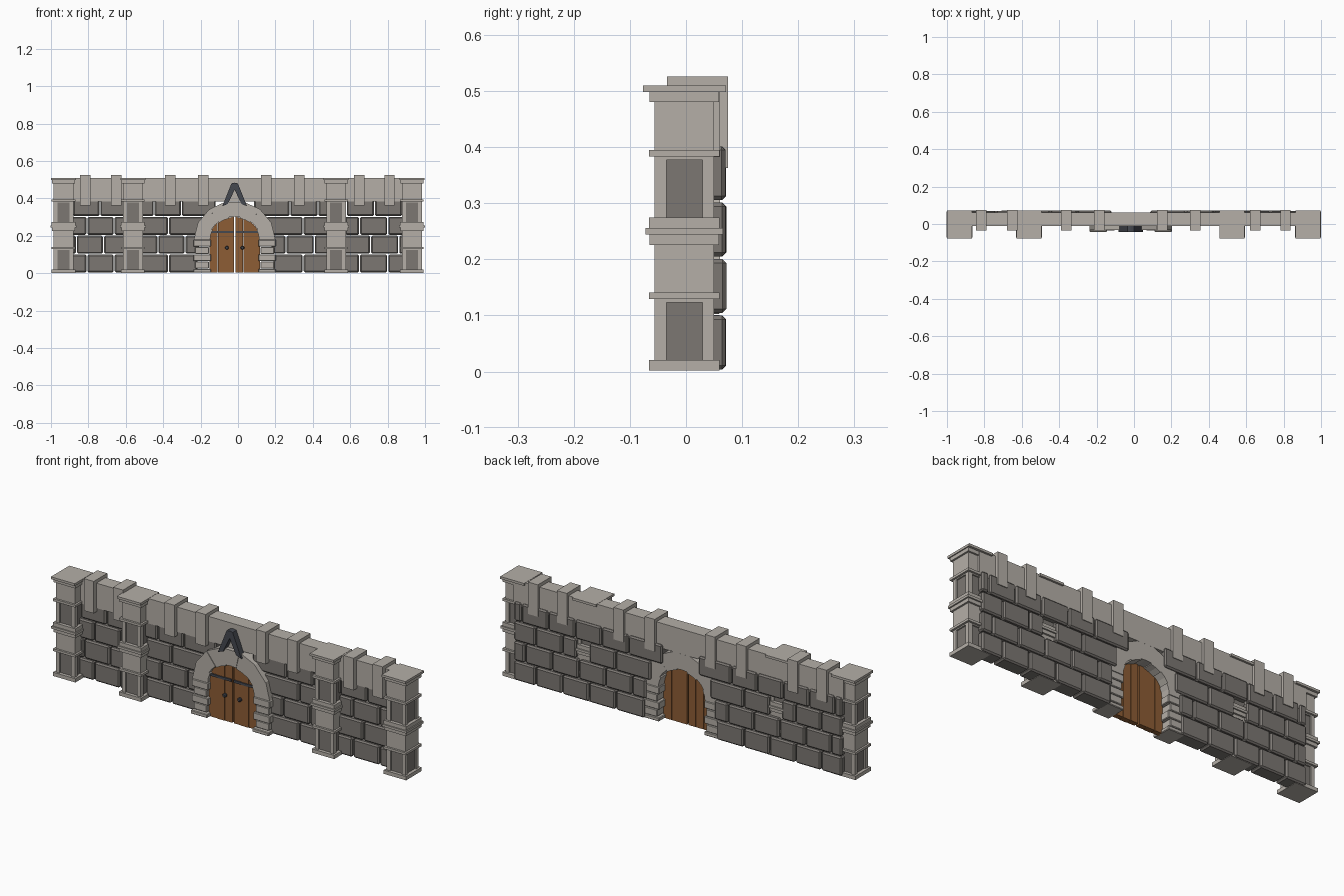
import bpy, bmesh, math, random

if "Cube" in bpy.data.objects:
    bpy.data.objects.remove(bpy.data.objects["Cube"])
random.seed(4)


def material(name, rgb):
    m = bpy.data.materials.new(name)
    m.diffuse_color = (*rgb, 1)
    m.use_nodes = True
    m.node_tree.nodes["Principled BSDF"].inputs["Base Color"].default_value = m.diffuse_color
    return m


LIGHT = material("light_stone", (0.46, 0.43, 0.39))
DARK = material("dark_stone", (0.2, 0.185, 0.17))
WOOD = material("door_wood", (0.27, 0.11, 0.035))
IRON = material("iron", (0.06, 0.065, 0.08))


def prism(bm, pts, y0, y1):
    """Extrude an x-z outline from y0 to y1."""
    a = [bm.verts.new((x, y0, z)) for x, z in pts]
    b = [bm.verts.new((x, y1, z)) for x, z in pts]
    bm.faces.new(a)
    bm.faces.new(b[::-1])
    for i in range(len(a)):
        j = (i + 1) % len(a)
        bm.faces.new((a[j], a[i], b[i], b[j]))


def box(bm, x0, x1, y0, y1, z0, z1):
    prism(bm, [(x0, z0), (x1, z0), (x1, z1), (x0, z1)], y0, y1)


def finish(name, bm, mat, bevel=0):
    bmesh.ops.recalc_face_normals(bm, faces=bm.faces)
    me = bpy.data.meshes.new(name)
    bm.to_mesh(me)
    bm.free()
    me.materials.append(mat)
    ob = bpy.data.objects.new(name, me)
    bpy.context.collection.objects.link(ob)
    if bevel:
        mod = ob.modifiers.new("chamfer", 'BEVEL')
        mod.width, mod.segments = bevel, 1
    return ob


# pillars: two stacked tiers, each with recessed dark panels below a plain block
PY = -0.003
for n, px in enumerate((-0.933, -0.562, 0.525, 0.93)):
    stone, panel = bmesh.new(), bmesh.new()

    def slab(h, z0, z1, bm=stone):
        box(bm, px - h, px + h, PY - h, PY + h, z0, z1)

    for z in (0.002, 0.256):
        slab(0.063, z, z + 0.019)                  # plinth
        slab(0.046, z + 0.019, z + 0.127, panel)   # recessed core
        for sx in (-1, 1):                         # corner posts
            for sy in (-1, 1):
                cx, cy = px + sx * 0.0425, PY + sy * 0.0425
                box(stone, cx - 0.0105, cx + 0.0105, cy - 0.0105, cy + 0.0105, z + 0.019, z + 0.127)
        slab(0.053, z + 0.121, z + 0.127)
        slab(0.063, z + 0.127, z + 0.139)          # middle lip
        slab(0.053, z + 0.139, z + 0.224)          # plain block
        slab(0.062, z + 0.224, z + 0.242)          # moulding
        slab(0.069 if z < 0.1 else 0.067, z + 0.242, z + 0.254)
        if z < 0.1:
            continue
        box(stone, px - 0.067, px + 0.067, -0.077, 0.071, z + 0.242, z + 0.254)
    finish(f"pillar_{n + 1}", stone, LIGHT)
    finish(f"pillar_panels_{n + 1}", panel, DARK)

# wall bricks in four staggered rows, mirrored either side of the doorway
CX = -0.018
L = 0.148
bricks = bmesh.new()
for side in (-1, 1):
    for row, (end, start) in enumerate(((0.2, 0.36), (0.19, 0.27), (0.165, 0.36), (0.1, 0.29))):
        joints = [end] + [start + L * k for k in range(5) if start + L * k < 0.9] + [0.925]
        for a, b in zip(joints, joints[1:]):
            if b - a < 0.03:
                continue
            a2, b2 = a + 0.003, b - 0.003
            if row == 2:        # this row stops at the inner pillars
                if a < 0.545 < b:
                    spans = [(a2, 0.505), (0.58, b2)]
                else:
                    spans = [(a2, b2)]
            else:
                spans = [(a2, b2)]
            for s, e in spans:
                if e - s < 0.02:
                    continue
                j = random.uniform(-0.002, 0.001)
                x0, x1 = sorted((CX * (1 - s) + side * s, CX * (1 - e) + side * e))
                z = 0.004 + row * 0.1005
                box(bricks, x0, x1, -0.008 - j, 0.071 + j, z, z + 0.096)
finish("wall_bricks", bricks, DARK, 0.007)

# plain band along the top of the wall
bm = bmesh.new()
box(bm, -0.93, 0.93, -0.012, 0.061, 0.382, 0.509)
finish("top_band", bm, LIGHT)

# merlon straps folded over the band
bm = bmesh.new()
for x in (-0.817, -0.652, -0.363, -0.187, 0.152, 0.328, 0.647, 0.81):
    box(bm, x - 0.028, x + 0.028, -0.034, 0.075, 0.363, 0.526)
finish("merlon_straps", bm, LIGHT)

# doorway: stacked jamb blocks and arch stones
SPRING = 0.18
jambs = bmesh.new()
for side in (-1, 1):
    heights = (0.003, 0.024, 0.063, 0.102, 0.141, SPRING)
    for i, (z0, z1) in enumerate(zip(heights, heights[1:])):
        inner = 0.127 if i % 2 == 0 else 0.138
        outer = 0.22 if i % 2 == 0 else 0.212
        front = -0.042 if i == 0 else (-0.034 if i % 2 == 0 else -0.029)
        x0, x1 = sorted((CX + side * inner, CX + side * outer))
        box(jambs, x0, x1, front, 0.062, z0 + 0.001, z1 - 0.001)
finish("door_jambs", jambs, LIGHT, 0.003)

arch = bmesh.new()
N = 7
for i in range(N):
    t0, t1 = math.pi * i / N, math.pi * (i + 1) / N
    k = 0.0 if i % 2 else 0.006
    ts = [t0 + (t1 - t0) * s / 2 for s in range(3)]
    inner = [(CX + (0.137 - k) * math.cos(t), SPRING + (0.122 - k) * math.sin(t)) for t in ts]
    outer = [(CX + 0.218 * math.cos(t), SPRING + 0.207 * math.sin(t)) for t in (t1, t0)]
    prism(arch, inner + outer, -0.034 + k / 2, 0.061)
finish("arch_stones", arch, LIGHT)

# door: two leaves of three planks with an arched top
planks = bmesh.new()
bands = bmesh.new()
DW = 0.136


def top(u):
    return SPRING + 0.12 * math.sqrt(max(0, 1 - (u / DW) ** 2))


for side in (-1, 1):
    edges = (0.004, 0.046, 0.09, DW)
    for i in range(3):
        a, b = edges[i] + (0.001 if i else 0), edges[i + 1] - 0.001
        us = [b + (a - b) * s / 4 for s in range(5)]
        pts = [(a, 0.004), (b, 0.004)] + [(u, top(u)) for u in us]
        prism(planks, [(CX + side * u, z) for u, z in pts], -0.014 - 0.002 * (i % 2), 0.012)
    x0, x1 = sorted((CX + side * 0.006, CX + side * 0.126))
    box(bands, x0, x1, -0.021, -0.012, 0.214, 0.226)
finish("door_planks", planks, WOOD)
finish("door_bands", bands, IRON)

# door knobs
bm = bmesh.new()
for side in (-1, 1):
    pts = [(CX + side * 0.042 + 0.011 * math.cos(k * math.pi / 4), 0.136 + 0.011 * math.sin(k * math.pi / 4))
           for k in range(8)]
    prism(bm, pts, -0.03, -0.012)
finish("door_knobs", bm, IRON, 0.004)

# dark chevron ornament above the arch
bm = bmesh.new()
for side in (-1, 1):
    pts = [(0.066, 0.358), (0.036, 0.37), (0, 0.446), (0, 0.484), (0.017, 0.48)]
    prism(bm, [(CX + side * u, z) for u, z in pts], -0.042, -0.008)
finish("chevron_ornament", bm, IRON)
